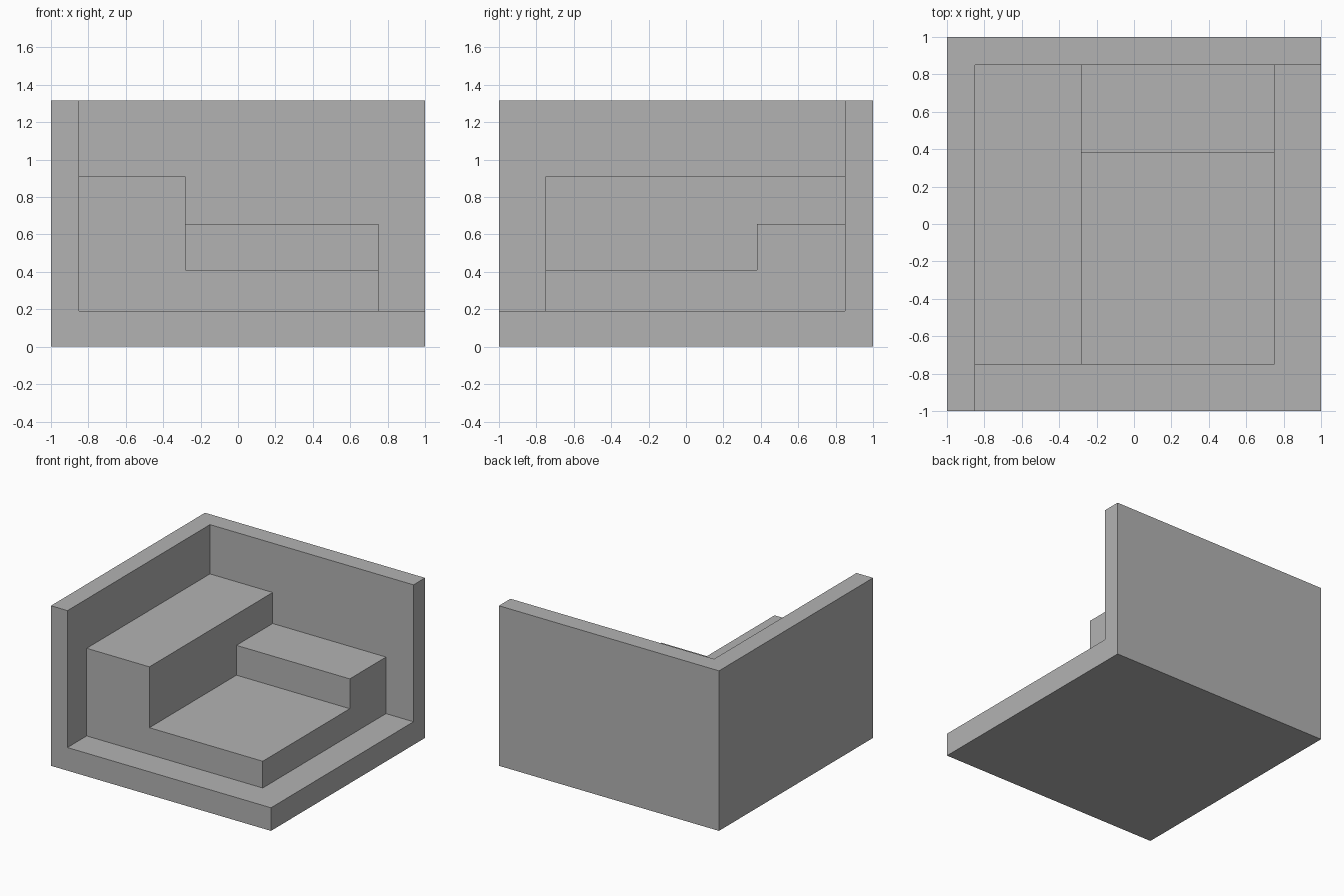
import bpy
import bmesh
from mathutils import Vector

cube = bpy.data.objects.get("Cube")
if cube:
    bpy.data.objects.remove(cube, do_unlink=True)

grey = bpy.data.materials.new("plain grey")
grey.use_nodes = True
GREY = (0.45, 0.45, 0.45, 1)
grey.diffuse_color = GREY
grey.node_tree.nodes["Principled BSDF"].inputs["Base Color"].default_value = GREY


def box(name, low, high):
    """Box between two opposite corners."""
    low, high = Vector(low), Vector(high)
    bm = bmesh.new()
    bmesh.ops.create_cube(bm, size=1)
    bmesh.ops.scale(bm, vec=high - low, verts=bm.verts)
    bmesh.ops.translate(bm, vec=(low + high) / 2, verts=bm.verts)
    mesh = bpy.data.meshes.new(name)
    bm.to_mesh(mesh)
    bm.free()
    mesh.materials.append(grey)
    obj = bpy.data.objects.new(name, mesh)
    bpy.context.collection.objects.link(obj)
    return obj


def carve(obj, low, high):
    """Remove a box-shaped volume from an object."""
    cutter = box("cutter", low, high)
    cutter.hide_render = True
    mod = obj.modifiers.new("carve", 'BOOLEAN')
    mod.operation = 'DIFFERENCE'
    mod.solver = 'EXACT'
    mod.object = cutter
    bpy.context.view_layer.objects.active = obj
    bpy.ops.object.modifier_apply(modifier=mod.name)
    bpy.data.objects.remove(cutter, do_unlink=True)


WALL = 0.85     # inner face of both walls
FLOOR = 0.19    # top of the floor slab
TOP = 1.315     # top of the walls
EDGE = 0.75     # outer edge of the stepped block
STEP_X = -0.28  # side of the tall step
FAR = 2         # cutters run past the open sides

# Floor slab with a right wall and a back wall
shell = box("floor_and_walls", (-1, -1, 0), (1, 1, TOP))
carve(shell, (-WALL, -FAR, FLOOR), (FAR, WALL, FAR))

# Block in the corner: tall step, middle step at the back, low step in front
steps = box("stepped_block", (-WALL, -EDGE, FLOOR), (EDGE, WALL, 0.91))
carve(steps, (STEP_X, -FAR, 0.655), (FAR, FAR, FAR))
carve(steps, (STEP_X, -FAR, 0.41), (FAR, 0.38, FAR))
